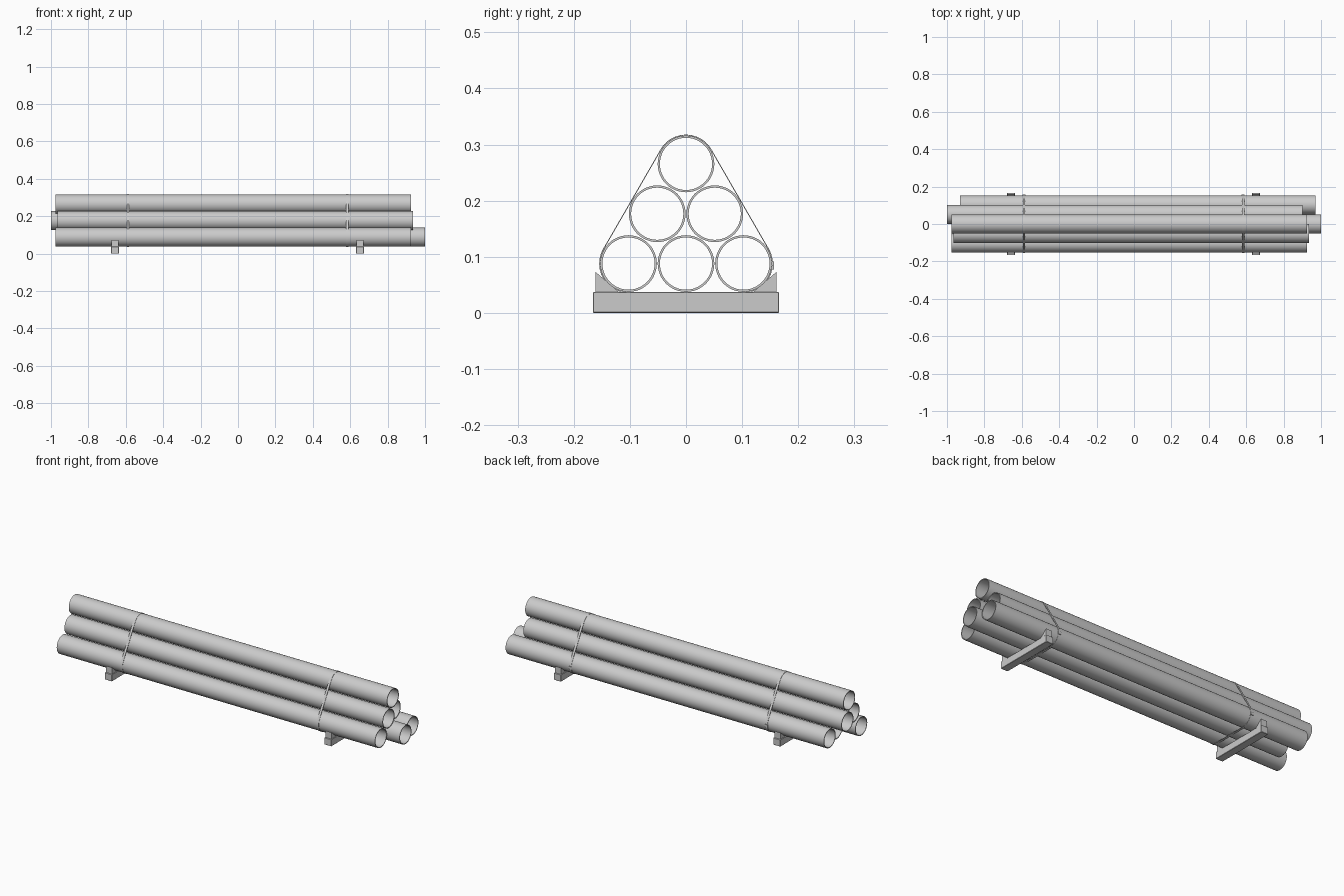
import bpy, bmesh, math

if "Cube" in bpy.data.objects:
    bpy.data.objects.remove(bpy.data.objects["Cube"])

def material(name, rgb):
    m = bpy.data.materials.new(name)
    m.diffuse_color = (*rgb, 1)
    m.use_nodes = True
    m.node_tree.nodes["Principled BSDF"].inputs["Base Color"].default_value = m.diffuse_color
    return m

STEEL = material("grey steel", (0.6, 0.6, 0.6))

R, BORE, PITCH, Z0 = 0.0505, 0.0465, 0.1025, 0.088
ROW = PITCH * math.sqrt(3) / 2
SEG = 48

def add_mesh(name, bm, smooth=False):
    bmesh.ops.recalc_face_normals(bm, faces=bm.faces)
    me = bpy.data.meshes.new(name)
    bm.to_mesh(me)
    bm.free()
    me.materials.append(STEEL)
    ob = bpy.data.objects.new(name, me)
    bpy.context.collection.objects.link(ob)
    if smooth:
        bpy.ops.object.select_all(action='DESELECT')
        ob.select_set(True)
        bpy.context.view_layer.objects.active = ob
        bpy.ops.object.shade_smooth_by_angle(angle=math.radians(35))
    return ob

def hollow(name, outer, inner, x0, x1):
    """Tube along x from two matching (y, z) loops."""
    bm = bmesh.new()
    loops = [[bm.verts.new((x, y, z)) for y, z in pts]
             for x, pts in ((x0, outer), (x1, outer), (x1, inner), (x0, inner))]
    n = len(outer)
    for k in range(4):
        a, b = loops[k], loops[(k + 1) % 4]
        for i in range(n):
            j = (i + 1) % n
            bm.faces.new((a[i], a[j], b[j], b[i]))
    return add_mesh(name, bm, True)

def prism(name, pts, x0, x1, bevel=0):
    """Solid along x from a (y, z) outline."""
    bm = bmesh.new()
    f = bm.faces.new([bm.verts.new((x0, y, z)) for y, z in pts])
    ext = bmesh.ops.extrude_face_region(bm, geom=[f])["geom"]
    bmesh.ops.translate(bm, vec=(x1 - x0, 0, 0),
                        verts=[v for v in ext if isinstance(v, bmesh.types.BMVert)])
    if bevel:
        bmesh.ops.bevel(bm, geom=bm.edges[:], offset=bevel, segments=1, affect='EDGES')
    return add_mesh(name, bm)

def circle(y, z, r):
    return [(y + r * math.cos(2 * math.pi * i / SEG),
             z + r * math.sin(2 * math.pi * i / SEG)) for i in range(SEG)]

# Pyramid stack of staggered pipes: (y in pitches, row, left end)
for i, (col, row, left) in enumerate([(-1, 0, -0.975), (0, 0, -0.9), (1, 0, -0.93),
                                      (-0.5, 1, -0.965), (0.5, 1, -1.0), (0, 2, -0.975)]):
    y, z = col * PITCH, Z0 + row * ROW
    hollow(f"pipe_{i + 1}", circle(y, z, R), circle(y, z, BORE), left, left + 1.9)

# Strap outline: arcs round the three corner pipes, joined by straight runs
def strap_loop(r):
    corners = [(PITCH, Z0, -90), (0, Z0 + 2 * ROW, 30), (-PITCH, Z0, 150)]
    return [(cy + r * math.cos(math.radians(a + 10 * k)),
             cz + r * math.sin(math.radians(a + 10 * k)))
            for cy, cz, a in corners for k in range(13)]

for side, x in (("left", -0.588), ("right", 0.583)):
    hollow(f"strap_{side}", strap_loop(R + 0.0018), strap_loop(R + 0.0002),
           x - 0.0065, x + 0.0065)
    # Crimped clip on the back of the strap
    prism(f"strap_clip_{side}", [(0.153, 0.077), (0.157, 0.077), (0.157, 0.092), (0.153, 0.092)],
          x - 0.008, x + 0.008)

# Timber bearers with wedge chocks against the outer pipes
for side, x in (("left", -0.658), ("right", 0.652)):
    prism(f"bearer_{side}", [(-0.166, 0), (0.166, 0), (0.166, 0.0375), (-0.166, 0.0375)],
          x - 0.021, x + 0.021, 0.0015)
    for s, where in ((-1, "front"), (1, "back")):
        prism(f"chock_{side}_{where}",
              [(s * 0.161, 0.037), (s * 0.161, 0.073), (s * 0.119, 0.037)],
              x - 0.018, x + 0.018)
